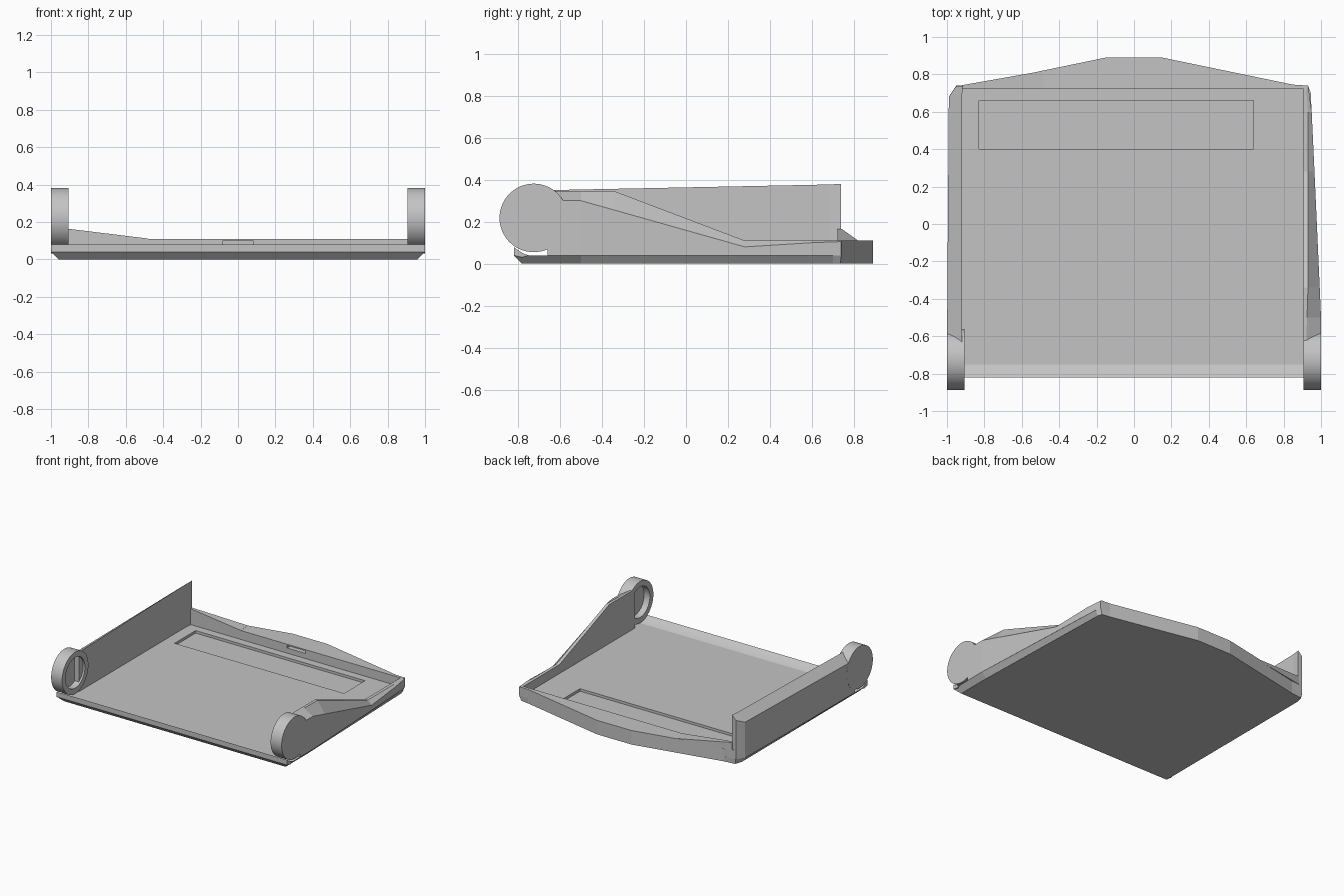
import bpy, bmesh, math
from mathutils import Matrix

if "Cube" in bpy.data.objects:
    bpy.data.objects.remove(bpy.data.objects["Cube"], do_unlink=True)

grey = bpy.data.materials.new("plain grey")
grey.use_nodes = True
grey.diffuse_color = (0.55, 0.55, 0.55, 1)
grey.node_tree.nodes["Principled BSDF"].inputs["Base Color"].default_value = (0.55, 0.55, 0.55, 1)


def finish(name, bm, smooth=False):
    bmesh.ops.recalc_face_normals(bm, faces=bm.faces)
    mesh = bpy.data.meshes.new(name)
    bm.to_mesh(mesh)
    bm.free()
    mesh.materials.append(grey)
    ob = bpy.data.objects.new(name, mesh)
    bpy.context.collection.objects.link(ob)
    if smooth:
        bpy.ops.object.select_all(action='DESELECT')
        ob.select_set(True)
        bpy.context.view_layer.objects.active = ob
        bpy.ops.object.shade_smooth_by_angle(angle=math.radians(30))
    return ob


def loft(name, rings, smooth=False):
    """Skin between matching closed rings of points and cap both ends."""
    bm = bmesh.new()
    rows = [[bm.verts.new(p) for p in ring] for ring in rings]
    n = len(rows[0])
    for a, b in zip(rows, rows[1:]):
        for i in range(n):
            j = (i + 1) % n
            bm.faces.new((a[i], a[j], b[j], b[i]))
    bm.faces.new(rows[0])
    bm.faces.new(rows[-1])
    return finish(name, bm, smooth)


def prism(name, outline, z0, z1):
    return loft(name, [[(x, y, z) for x, y in outline] for z in (z0, z1)])


def cut(target, x0, x1, y0, y1, z0, z1):
    """Subtract a box from the target."""
    cutter = prism("cutter", [(x0, y0), (x1, y0), (x1, y1), (x0, y1)], z0, z1)
    mod = target.modifiers.new("cut", 'BOOLEAN')
    mod.operation = 'DIFFERENCE'
    mod.solver = 'EXACT'
    mod.object = cutter
    bpy.context.view_layer.objects.active = target
    bpy.ops.object.modifier_apply(modifier=mod.name)
    bpy.data.objects.remove(cutter, do_unlink=True)


FLOOR = 0.04

# Floor pan with chamfered underside and pointed rear
rear = [(0.85, 0.745), (0.15, 0.89), (-0.15, 0.89), (-0.85, 0.745)]
lower = [(-0.96, -0.78), (0.96, -0.78), (0.96, -0.5), (0.925, 0.7), (0.915, 0.735)] + rear + [(-0.94, 0.735), (-0.96, 0.68)]
upper = [(-1, -0.82), (1, -0.82), (1, -0.5), (0.945, 0.7), (0.93, 0.74)] + rear + [(-0.95, 0.74), (-0.99, 0.68)]
pan = loft("floor_pan", [[(x, y, 0) for x, y in lower], [(x, y, FLOOR) for x, y in upper]])
cut(pan, -0.83, 0.64, 0.40, 0.66, 0.02, 0.1)

# Rear wall with latch slot
rear_wall = prism("rear_wall", [(-0.93, 0.722), (0.92, 0.722), (0.93, 0.74)] + rear + [(-0.94, 0.74)], FLOOR, 0.11)
cut(rear_wall, -0.08, 0.08, 0.7, 0.76, 0.08, 0.10)

# Raised corner of the rear wall
corner = [(-0.92, 0.722, 0.165), (-0.48, 0.722, 0.111), (-0.49, 0.818, 0.111), (-0.92, 0.742, 0.165)]
loft("rear_wall_flare", [[(x, y, 0.10) for x, y, z in corner], corner])

# Front lip, curving up from the floor
lip = [(-0.82, FLOOR), (-0.82, 0.08), (-0.80, 0.064), (-0.775, 0.049), (-0.75, FLOOR), (-0.78, 0.03)]
loft("front_lip", [[(x, y, z) for y, z in lip] for x in (-1, 1)], smooth=True)

# Tall side wall: y, outer x, outer z, inner x, inner z
tall = [(-0.66, -1, 0.30, -0.92, 0.35), (0.68, -0.99, 0.32, -0.92, 0.377),
        (0.738, -0.95, 0.345, -0.915, 0.38)]
loft("tall_side_wall", [[(xo, y, FLOOR), (xo, y, zo), (xi, y, zi), (xi, y, 0.03)]
                        for y, xo, zo, xi, zi in tall])

# Sloping side wall: y, outer x, outer z, ridge x, ridge z
slope = [(-0.66, 1, 0.30, 0.92, 0.345), (-0.5, 1, 0.30, 0.925, 0.345),
         (-0.34, 0.993, 0.255, 0.93, 0.345), (0.28, 0.965, 0.08, 0.93, 0.11),
         (0.6, 0.95, 0.10, 0.93, 0.11), (0.738, 0.932, 0.105, 0.92, 0.11)]
loft("sloping_side_wall", [[(xo, y, FLOOR), (xo, y, zo), (xr, y, zr), (0.905, y, zr), (0.905, y, 0.03)]
                           for y, xo, zo, xr, zr in slope])

# Hinge barrels: discs with a round recess on the inner side
for side, name in ((-1, "right_hinge_barrel"), (1, "left_hinge_barrel")):
    bm = bmesh.new()
    profile = [(0.163, 1.0), (0.163, 0.905), (0.12, 0.905), (0.12, 0.955)]
    count = 64
    rows = []
    for r, x in profile:
        ring = []
        for i in range(count):
            a = 2 * math.pi * i / count
            ring.append(bm.verts.new((side * x, -0.725 + r * math.cos(a), 0.218 + r * math.sin(a))))
        rows.append(ring)
    for a, b in zip(rows, rows[1:]):
        for i in range(count):
            j = (i + 1) % count
            bm.faces.new((a[i], a[j], b[j], b[i]))
    bm.faces.new(rows[0])
    bm.faces.new(rows[-1])
    finish(name, bm, smooth=True)
